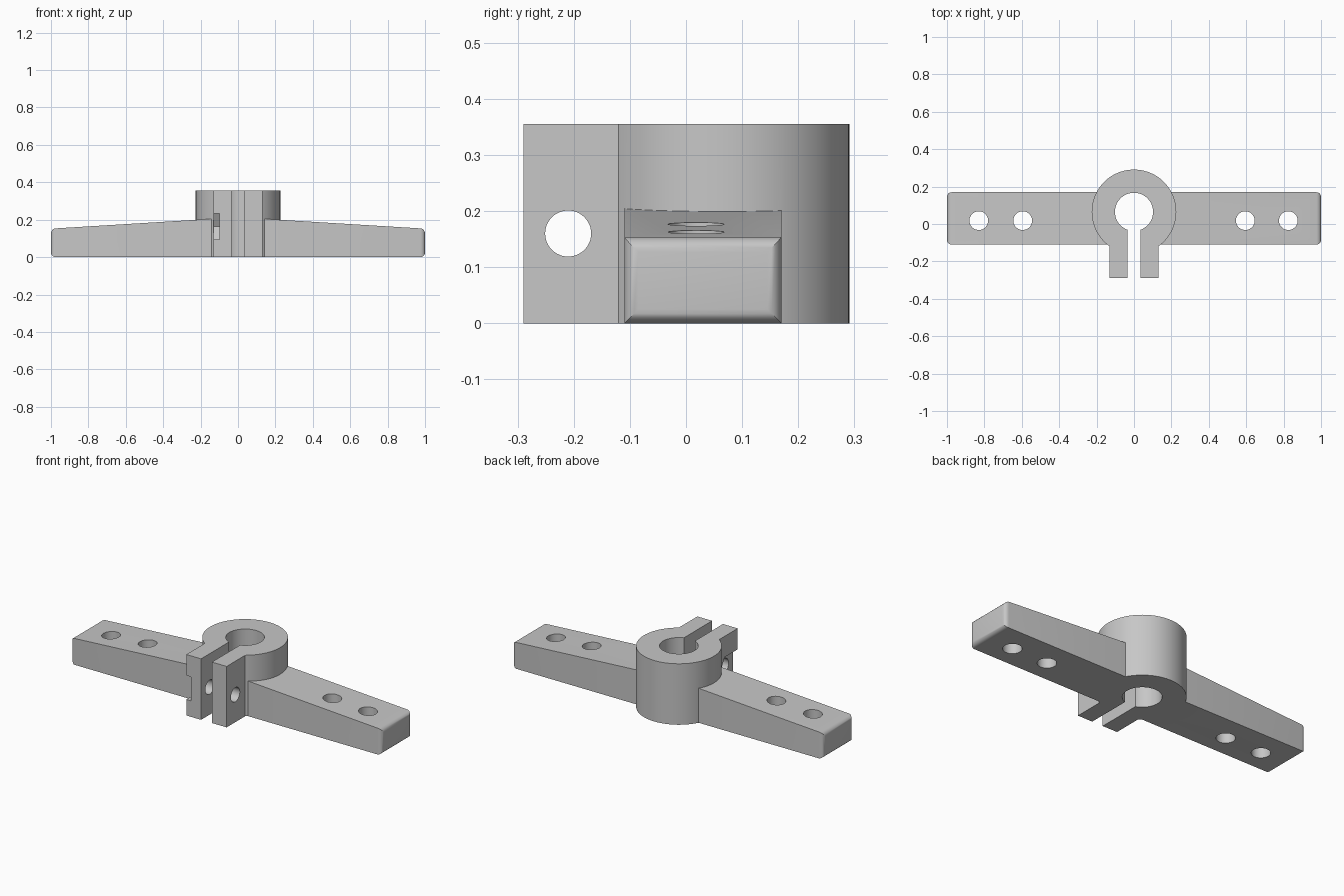
import bpy, bmesh, math
from mathutils import Matrix, Vector

cube = bpy.data.objects.get("Cube")
if cube:
    bpy.data.objects.remove(cube, do_unlink=True)

grey = bpy.data.materials.new("plain grey")
grey.use_nodes = True
COLOUR = (0.57, 0.57, 0.57, 1)
grey.diffuse_color = COLOUR
grey.node_tree.nodes["Principled BSDF"].inputs["Base Color"].default_value = COLOUR

HEIGHT = 0.355
CY = 0.065                      # collar axis
R_OUT, R_BORE = 0.226, 0.102
EAR, SLOT = 0.13, 0.035         # half widths
FRONT = -0.29


def add_object(name, bm):
    bmesh.ops.recalc_face_normals(bm, faces=bm.faces)
    mesh = bpy.data.meshes.new(name)
    bm.to_mesh(mesh)
    bm.free()
    mesh.materials.append(grey)
    obj = bpy.data.objects.new(name, mesh)
    bpy.context.collection.objects.link(obj)
    return obj


def prism(points, offset):
    """Extrude a closed outline along an offset."""
    bm = bmesh.new()
    face = bm.faces.new([bm.verts.new(p) for p in points])
    new = bmesh.ops.extrude_face_region(bm, geom=[face])["geom"]
    bmesh.ops.translate(bm, vec=Vector(offset),
                        verts=[v for v in new if isinstance(v, bmesh.types.BMVert)])
    return bm


def arc(radius, half_width, steps):
    """Counter-clockwise arc, open at the front by the given half width."""
    gap = math.asin(half_width / radius)
    a0, a1 = -math.pi / 2 + gap, 1.5 * math.pi - gap
    return [(radius * math.cos(a0 + (a1 - a0) * i / steps),
             CY + radius * math.sin(a0 + (a1 - a0) * i / steps), 0)
            for i in range(steps + 1)]


def combine(target, other, operation):
    """Apply a boolean and drop the helper object."""
    mod = target.modifiers.new("join", "BOOLEAN")
    mod.operation = operation
    mod.solver = "EXACT"
    mod.object = other
    bpy.context.view_layer.objects.active = target
    bpy.ops.object.modifier_apply(modifier=mod.name)
    bpy.data.objects.remove(other, do_unlink=True)


def drill(target, centre, radius, depth, rotation=Matrix()):
    bm = bmesh.new()
    bmesh.ops.create_cone(bm, cap_ends=True, segments=48, radius1=radius,
                          radius2=radius, depth=depth,
                          matrix=Matrix.Translation(centre) @ rotation)
    combine(target, add_object("hole_cutter", bm), "DIFFERENCE")


# Split collar with two clamp ears, one keyhole outline
outline = [(EAR, FRONT, 0)] + arc(R_OUT, EAR, 80) + [(-EAR, FRONT, 0), (-SLOT, FRONT, 0)]
outline += arc(R_BORE, SLOT, 56)[::-1] + [(SLOT, FRONT, 0)]
body = add_object("clamp_bracket", prism(outline, (0, 0, HEIGHT)))

# Tapered arms with rounded ends
for side in (1, -1):
    profile = [(side * x, -0.11, z) for x, z in
               ((0.115, 0), (1, 0), (1, 0.152), (0.115, 0.206))]
    bm = prism(profile, (0, 0.28, 0))
    end_edges = [e for e in bm.edges if all(abs(v.co.x) > 0.99 for v in e.verts)]
    bmesh.ops.bevel(bm, geom=end_edges, offset=0.025, segments=5,
                    profile=0.5, affect="EDGES")
    combine(body, add_object("arm", bm), "UNION")

# Mounting holes through the arms
for x in (-0.83, -0.595, 0.595, 0.825):
    drill(body, (x, 0.018, 0.1), 0.05, 0.6)

# Clamp screw hole across both ears
drill(body, (0, -0.21, 0.16), 0.041, 0.5, Matrix.Rotation(math.pi / 2, 4, "Y"))

# Nut pocket on the right ear, open to the front
nut = [(-0.16, y, z) for y, z in
       ((-0.35, 0.093), (-0.17, 0.093), (-0.13, 0.163), (-0.17, 0.233), (-0.35, 0.233))]
combine(body, add_object("nut_cutter", prism(nut, (0.061, 0, 0))), "DIFFERENCE")

# One material, smooth curves, crisp edges
body.data.materials.clear()
body.data.materials.append(grey)
for poly in body.data.polygons:
    poly.material_index = 0
bpy.ops.object.select_all(action="DESELECT")
body.select_set(True)
bpy.context.view_layer.objects.active = body
bpy.ops.object.shade_smooth_by_angle(angle=math.radians(30))
